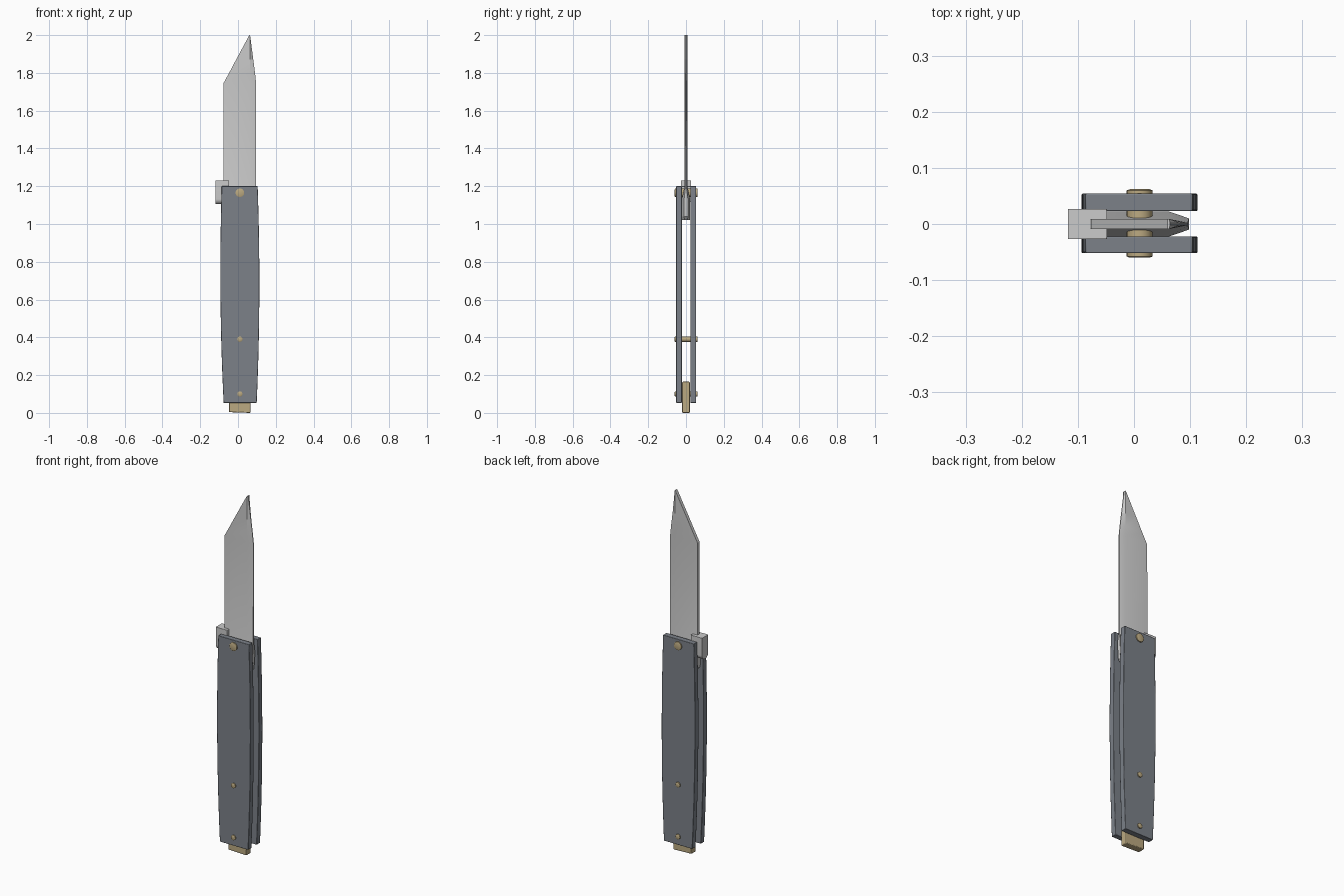
import bpy, bmesh, math

if "Cube" in bpy.data.objects:
    bpy.data.objects.remove(bpy.data.objects["Cube"])


def material(name, color):
    m = bpy.data.materials.new(name)
    m.diffuse_color = (*color, 1)
    m.use_nodes = True
    m.node_tree.nodes["Principled BSDF"].inputs["Base Color"].default_value = m.diffuse_color
    return m


BRASS = material("brass", (0.50, 0.40, 0.22))
SLATE = material("slate", (0.20, 0.22, 0.25))


def finish(bm, name, mat=None, bevel=0, angle=35):
    bmesh.ops.recalc_face_normals(bm, faces=bm.faces)
    me = bpy.data.meshes.new(name)
    bm.to_mesh(me)
    bm.free()
    ob = bpy.data.objects.new(name, me)
    bpy.context.collection.objects.link(ob)
    if mat:
        me.materials.append(mat)
    if bevel:
        b = ob.modifiers.new("bevel", 'BEVEL')
        b.width, b.segments, b.limit_method = bevel, 2, 'ANGLE'
        b.angle_limit = math.radians(50)
    bpy.ops.object.select_all(action='DESELECT')
    ob.select_set(True)
    bpy.context.view_layer.objects.active = ob
    bpy.ops.object.shade_smooth_by_angle(angle=math.radians(angle))
    return ob


def loft(rings, name, **kw):
    bm = bmesh.new()
    rows = [[bm.verts.new(p) for p in r] for r in rings]
    n = len(rows[0])
    for a, b in zip(rows, rows[1:]):
        for i in range(n):
            j = (i + 1) % n
            bm.faces.new((a[i], a[j], b[j], b[i]))
    bm.faces.new(rows[0])
    bm.faces.new(rows[-1])
    return finish(bm, name, **kw)


def plate(outline, y0, y1, name, **kw):
    return loft([[(x, y, z) for x, z in outline] for y in (y0, y1)], name, **kw)


def side(a, b, c, n=14):
    # parabola through a (bottom), b (middle), c (top)
    pts = []
    for i in range(n + 1):
        t = i / n
        x = a*(1-t)*(1-2*t) + b*4*t*(1-t) + c*t*(2*t-1)
        pts.append((x, 0.053 + 1.147 * t))
    return pts


# handle scales, gently bowed along both edges
outline = side(-0.076, -0.093, -0.086) + side(0.099, 0.113, 0.104)[::-1]
plate(outline, -0.052, -0.022, "front_scale", mat=SLATE, bevel=0.002)
plate(outline, 0.023, 0.054, "back_scale", mat=SLATE, bevel=0.002)

# blade: z, spine x, edge x, half thickness, half edge thickness
sections = [(1.02, -0.055, 0.075, 0.020, 0.008), (1.04, -0.072, 0.092, 0.022, 0.010),
            (1.13, -0.077, 0.098, 0.022, 0.010), (1.195, -0.078, 0.096, 0.009, 0.003),
            (1.745, -0.077, 0.096, 0.009, 0.002), (1.80, -0.047, 0.090, 0.009, 0.002),
            (1.87, -0.010, 0.081, 0.009, 0.002), (2.0, 0.060, 0.064, 0.009, 0.002)]
rings = []
for z, a, b, h, e in sections:
    m = a + (b - a) * 0.80
    rings.append([(a, -h, z), (m, -h, z), (b, -e, z), (b, e, z), (m, h, z), (a, h, z)])
loft(rings, "blade", angle=15)

# thumb lug: top block and round-ended tongue down the spine
u = [(0.027, 1.23), (-0.027, 1.23)]
u += [(-0.027 * math.cos(t), 1.132 - 0.027 * math.sin(t))
      for t in [math.pi * i / 16 for i in range(17)]]
loft([[(x, y, z) for y, z in u] for x in (-0.118, -0.085)], "thumb_lug_tongue")
plate([(-0.118, 1.197), (-0.048, 1.197), (-0.048, 1.23), (-0.118, 1.23)],
      -0.027, 0.027, "thumb_lug_top", bevel=0.001)

# brass end spacer
plate([(-0.048, 0.004), (0.066, 0.0), (0.066, 0.165), (-0.048, 0.165)],
      -0.020, 0.020, "end_spacer", mat=BRASS, bevel=0.004)


# rivets with slightly domed heads
def rivet(name, x, z, r):
    prof = [(-0.060, r * 0.75), (-0.058, r), (0.060, r), (0.062, r * 0.75)]
    loft([[(x + q * math.cos(k * math.tau / 24), y, z + q * math.sin(k * math.tau / 24))
           for k in range(24)] for y, q in prof], name, mat=BRASS, angle=50)


rivet("pivot_rivet", 0.010, 1.165, 0.023)
rivet("middle_pin", 0.010, 0.39, 0.014)
rivet("end_pin", 0.010, 0.10, 0.014)
